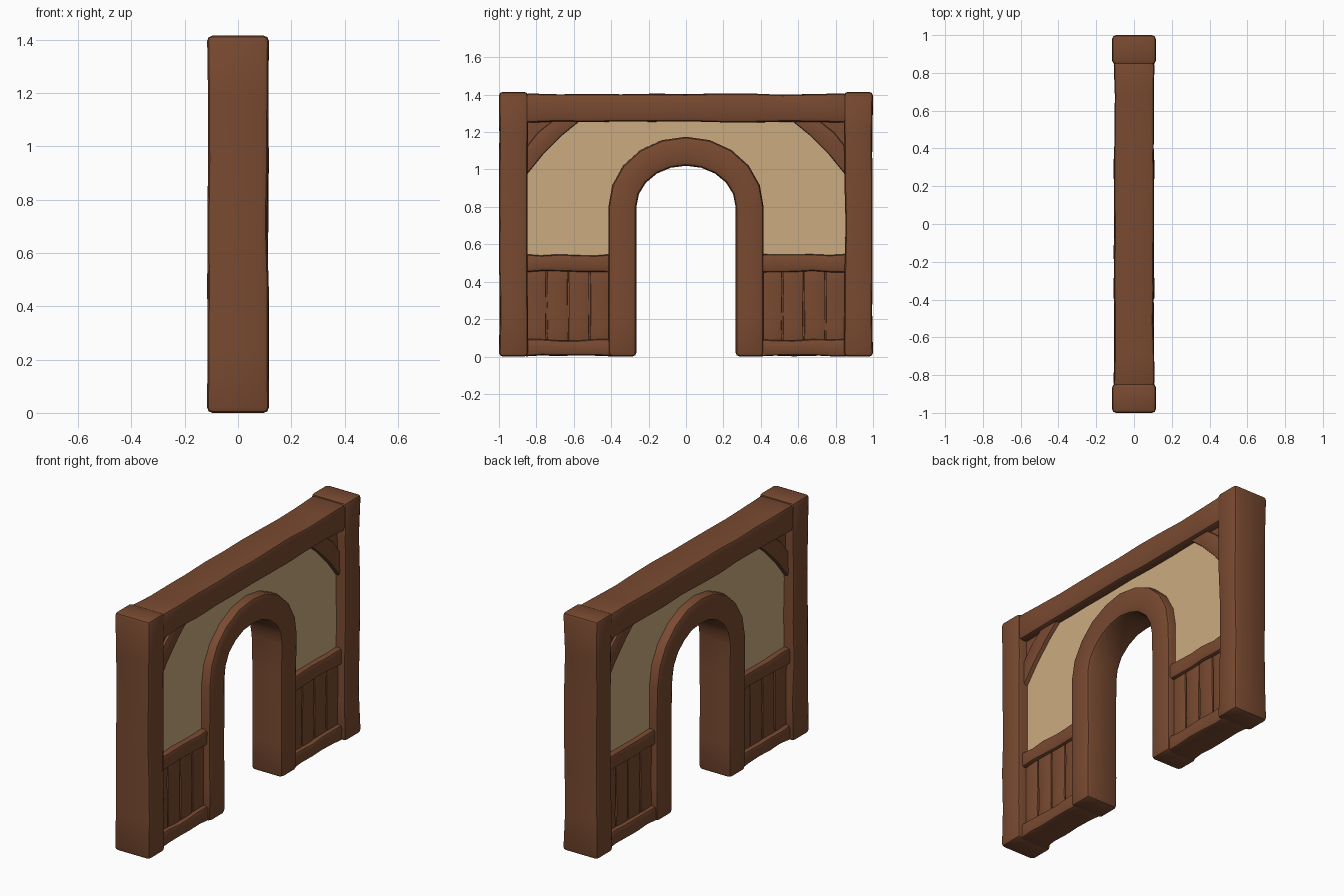
import bpy, bmesh, math, random
from mathutils import Vector

if "Cube" in bpy.data.objects:
    bpy.data.objects.remove(bpy.data.objects["Cube"])

random.seed(4)


def material(name, rgb):
    m = bpy.data.materials.new(name)
    m.diffuse_color = (*rgb, 1)
    m.use_nodes = True
    m.node_tree.nodes["Principled BSDF"].inputs["Base Color"].default_value = m.diffuse_color
    return m


WOOD = material("brown wood", (0.19, 0.068, 0.030))
PLASTER = material("cream plaster", (0.60, 0.41, 0.215))


def finish(bm, name, mat, bevel):
    """Round the hard edges and turn the bmesh into an object."""
    bmesh.ops.recalc_face_normals(bm, faces=bm.faces)
    if bevel:
        hard = [e for e in bm.edges if e.calc_face_angle(0) > 0.7]
        bmesh.ops.bevel(bm, geom=hard, offset=bevel, segments=2, profile=0.5,
                        affect='EDGES', clamp_overlap=True)
    me = bpy.data.meshes.new(name)
    bm.to_mesh(me)
    bm.free()
    me.materials.append(mat)
    ob = bpy.data.objects.new(name, me)
    bpy.context.collection.objects.link(ob)
    return ob


def timber(name, y, z, hx, bevel=0.018, cuts=5, wobble=0.008):
    """Hand-hewn box, spanning y and z ranges, with uneven rings along its length."""
    bm = bmesh.new()
    bmesh.ops.create_cube(bm, size=1)
    centre = Vector((0, sum(y) / 2, sum(z) / 2))
    size = Vector((2 * hx, abs(y[1] - y[0]), z[1] - z[0]))
    for v in bm.verts:
        v.co = centre + v.co * size
    axis = 1 if size.y > size.z else 2
    n = Vector((0, axis == 1, axis == 2))
    for i in range(1, cuts + 1):
        p = centre + n * size[axis] * (i / (cuts + 1) - 0.5)
        bmesh.ops.bisect_plane(bm, geom=bm.verts[:] + bm.edges[:] + bm.faces[:],
                               plane_co=p, plane_no=n)
    for v in bm.verts:
        if abs(v.co[axis] - centre[axis]) < size[axis] * 0.49:
            for k in {0, 1, 2} - {axis}:
                v.co[k] -= math.copysign(random.uniform(0, wobble), v.co[k] - centre[k])
    return finish(bm, name, WOOD, bevel)


def prism(name, outline, hx, mat, bevel=0.0):
    """Extrude a (y, z) outline through the wall thickness."""
    bm = bmesh.new()
    f = bm.faces.new([bm.verts.new((-hx, y, z)) for y, z in outline])
    ext = bmesh.ops.extrude_face_region(bm, geom=[f])
    for v in ext["geom"]:
        if isinstance(v, bmesh.types.BMVert):
            v.co.x = hx
    return finish(bm, name, mat, bevel)


def arch_path(half_width, rise, spring=0.80, segments=10):
    """Door-shaped path: left leg, half ellipse, right leg."""
    legs = [0, 0.2, 0.4, 0.6]
    curve = [(-half_width * math.cos(math.pi * i / segments),
              spring + rise * math.sin(math.pi * i / segments)) for i in range(segments + 1)]
    return ([(-half_width, z) for z in legs] + curve
            + [(half_width, z) for z in reversed(legs)])


# Arched door frame: rings of four corners bridged along the path
bm = bmesh.new()
rings = []
for (yo, zo), (yi, zi) in zip(arch_path(0.415, 0.375), arch_path(0.265, 0.22)):
    h = 0.108 - random.uniform(0, 0.007)
    rings.append([bm.verts.new(c) for c in
                  ((-h, yo, zo), (h, yo, zo), (h, yi, zi), (-h, yi, zi))])
for a, b in zip(rings, rings[1:]):
    for k in range(4):
        j = (k + 1) % 4
        bm.faces.new((a[k], a[j], b[j], b[k]))
bm.faces.new(rings[0])
bm.faces.new(rings[-1])
finish(bm, "door_arch", WOOD, 0.022)

# Plaster infill around the arch
hole = [p for p in arch_path(0.34, 0.30) if p[1] > 0.5]
prism("plaster_wall", [(-0.86, 0.5), (-0.86, 1.30), (0.86, 1.30), (0.86, 0.5),
                       (0.34, 0.5)] + hole[::-1] + [(-0.34, 0.5)], 0.05, PLASTER)

# Top beam
timber("top_beam", (-0.86, 0.86), (1.25, 1.407), 0.108, cuts=9)

for s, side in ((-1, "left"), (1, "right")):
    # Corner post
    timber(side + "_post", (s * 0.845, s * 1.0), (0, 1.415), 0.116, 0.02)
    # Rails above and below the wooden panel
    timber(side + "_middle_rail", (s * 0.38, s * 0.87), (0.45, 0.548), 0.088, 0.016, 4)
    timber(side + "_bottom_rail", (s * 0.38, s * 0.87), (0.0, 0.093), 0.092, 0.016, 4)
    # Plank panel: backing board and four planks
    timber(side + "_panel_back", (s * 0.38, s * 0.87), (0.05, 0.50), 0.052, 0, 0)
    for i in range(4):
        y = 0.40 + i * 0.115
        timber(f"{side}_plank_{i + 1}", (s * (y + 0.002), s * (y + 0.113)),
               (0.06, 0.48), 0.064, 0.005, 3, 0.003)
    # Corner brace: recessed triangle with a raised strut along its edge
    prism(side + "_brace_panel", [(s * 0.86, 1.0), (s * 0.86, 1.27), (s * 0.60, 1.27)],
          0.060, WOOD)
    prism(side + "_brace_strut",
          [(s * 0.87, 0.95), (s * 0.765, 1.08), (s * 0.66, 1.185), (s * 0.555, 1.27),
           (s * 0.70, 1.27), (s * 0.79, 1.20), (s * 0.87, 1.10)], 0.076, WOOD, 0.010)

# Smooth shading with crisp edges
for ob in bpy.context.collection.objects:
    ob.select_set(True)
    bpy.context.view_layer.objects.active = ob
bpy.ops.object.shade_smooth_by_angle(angle=math.radians(40))
